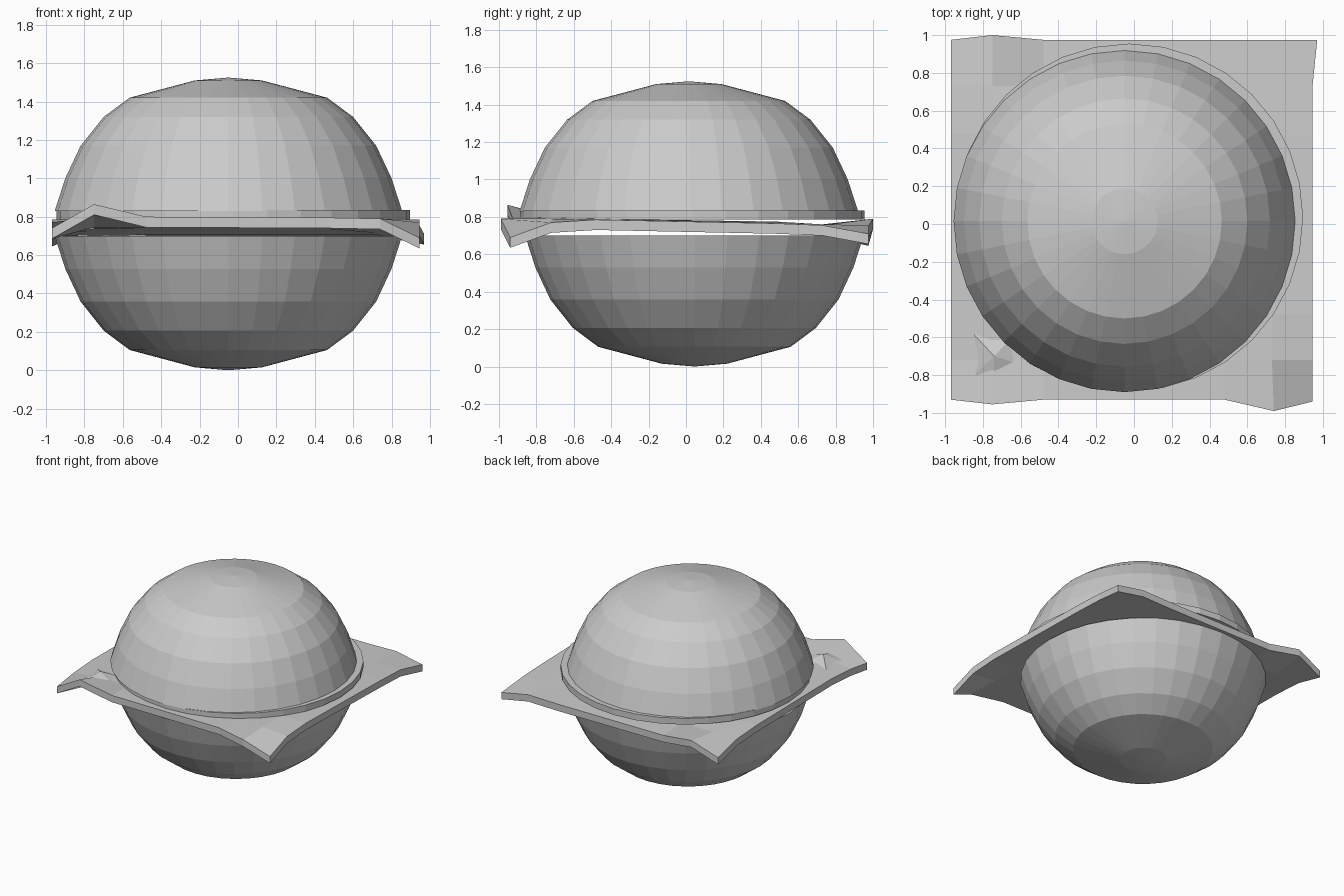
import bpy, bmesh, math

if "Cube" in bpy.data.objects:
    bpy.data.objects.remove(bpy.data.objects["Cube"])

SEG = 32


def make_object(name, bm):
    bmesh.ops.recalc_face_normals(bm, faces=bm.faces)
    mesh = bpy.data.meshes.new(name)
    bm.to_mesh(mesh)
    bm.free()
    ob = bpy.data.objects.new(name, mesh)
    bpy.context.collection.objects.link(ob)
    return ob


def lathe(name, profile, cx, cy):
    """Spin (radius, z) points around a vertical axis and close both ends."""
    bm = bmesh.new()
    rings = []
    for r, z in profile:
        if r == 0:
            rings.append([bm.verts.new((cx, cy, z))] * SEG)
        else:
            rings.append([bm.verts.new((cx + r * math.cos(2 * math.pi * i / SEG),
                                        cy + r * math.sin(2 * math.pi * i / SEG), z))
                          for i in range(SEG)])
    for a, b in zip(rings, rings[1:]):
        for i in range(SEG):
            j = (i + 1) % SEG
            bm.faces.new(list(dict.fromkeys((a[i], a[j], b[j], b[i]))))
    return make_object(name, bm)


# Domed halves share one profile: radius and height above the flat side
dome = [(0, 0), (0.905, 0), (0.85, 0.17), (0.77, 0.34), (0.65, 0.49),
        (0.515, 0.59), (0.175, 0.68), (0, 0.695)]
lathe("top_bun", [(r, 0.83 + h) for r, h in dome], -0.05, 0.015)
lathe("bottom_bun", [(r, 0.70 - h * 0.7 / 0.695) for r, h in dome], -0.05, 0.045)

# Thin round filling
lathe("round_filling", [(0, 0.785), (0.92, 0.785), (0.92, 0.835), (0, 0.835)], -0.025, 0.035)

# Square slice with bent corners: heights on a 6 x 6 grid, then thickened
xs = [-0.97, -0.75, -0.48, 0.48, 0.73, 0.945]
ys = [-0.93, -0.72, -0.48, 0.48, 0.73, 0.975]
heights = [
    [0.74, 0.865, 0.80, 0.795, 0.79, 0.69],
    [0.77, 0.80, 0.795, 0.795, 0.79, 0.77],
    [0.785, 0.79, 0.79, 0.79, 0.79, 0.785],
    [0.775, 0.775, 0.775, 0.775, 0.77, 0.765],
    [0.76, 0.755, 0.76, 0.76, 0.76, 0.755],
    [0.70, 0.79, 0.75, 0.75, 0.755, 0.71],
]
nudge = {(1, 0): (0, -0.025), (4, 0): (0.01, -0.06), (1, 5): (0, 0.025),
         (5, 5): (0.025, 0), (5, 0): (0, -0.01)}
bm = bmesh.new()
grid = []
for j, y in enumerate(ys):
    row = []
    for i, x in enumerate(xs):
        dx, dy = nudge.get((i, j), (0, 0))
        row.append(bm.verts.new((x + dx, y + dy, heights[j][i])))
    grid.append(row)
for j in range(5):
    for i in range(5):
        bm.faces.new((grid[j][i], grid[j][i + 1], grid[j + 1][i + 1], grid[j + 1][i]))
# Lower layer and rim
ret = bmesh.ops.extrude_face_region(bm, geom=bm.faces[:])
bmesh.ops.translate(bm, vec=(0, 0, -0.055),
                    verts=[v for v in ret["geom"] if isinstance(v, bmesh.types.BMVert)])
make_object("square_slice", bm)

# Small ridge pushed up near the front left corner
bm = bmesh.new()
pts = [(-0.87, -0.56, 0.77), (-0.61, -0.56, 0.77), (-0.61, -0.74, 0.79),
       (-0.74, -0.85, 0.80), (-0.87, -0.82, 0.76)]
base = [bm.verts.new(p) for p in pts]
peak = bm.verts.new((-0.74, -0.70, 0.835))
bm.faces.new(base)
for k in range(5):
    bm.faces.new((base[k], base[(k + 1) % 5], peak))
make_object("slice_ridge", bm)
